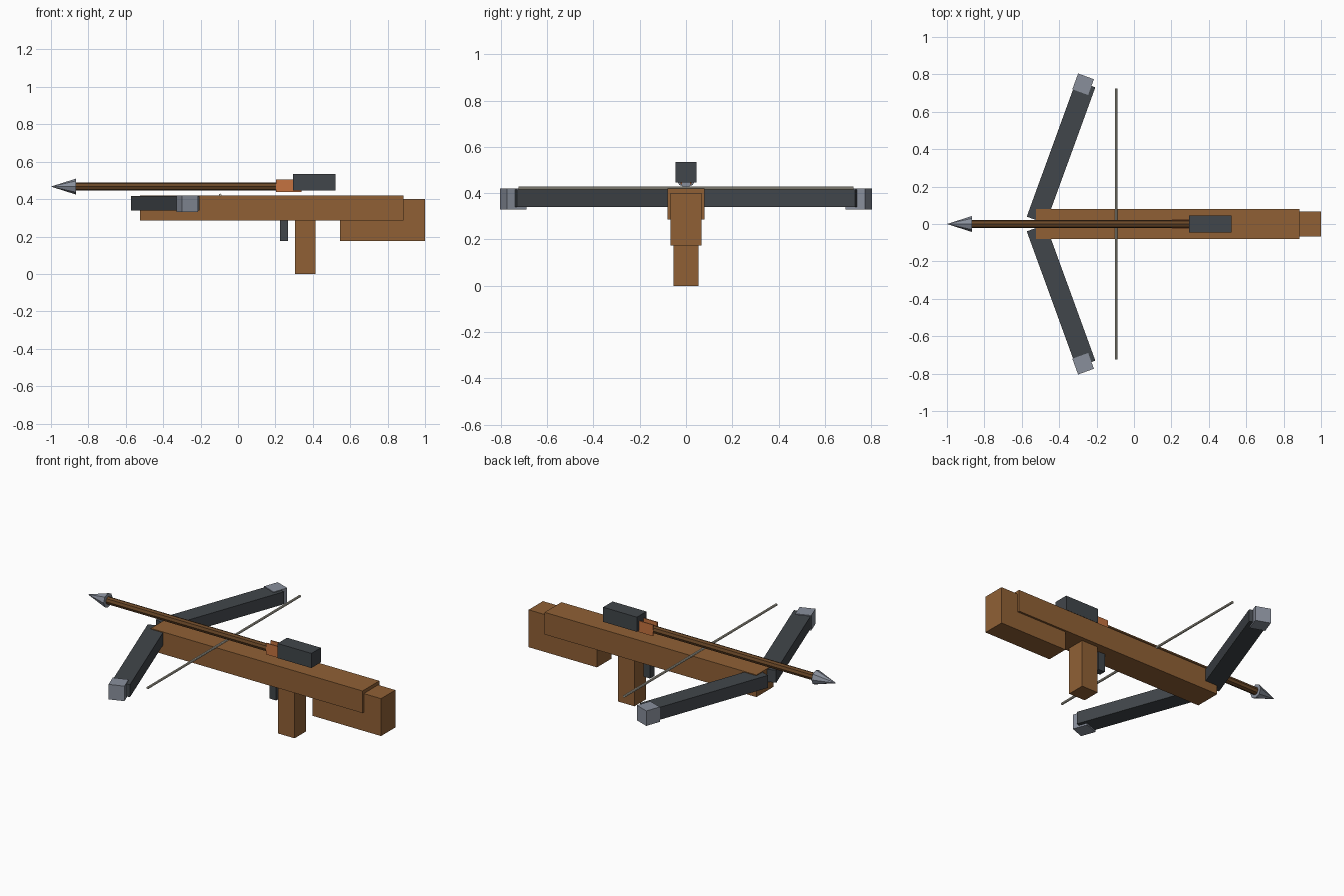
import bpy
import math
from mathutils import Matrix, Vector

cube = bpy.data.objects.get("Cube")
if cube:
    bpy.data.objects.remove(cube, do_unlink=True)


def material(name, colour):
    mat = bpy.data.materials.new(name)
    mat.use_nodes = True
    rgba = (*colour, 1.0)
    mat.diffuse_color = rgba
    mat.node_tree.nodes["Principled BSDF"].inputs["Base Color"].default_value = rgba
    return mat


wood = material("wood", (0.28, 0.118, 0.036))
dark_wood = material("dark wood", (0.14, 0.062, 0.02))
dark_metal = material("dark metal", (0.053, 0.061, 0.069))
steel = material("steel", (0.25, 0.275, 0.33))
cord = material("cord", (0.55, 0.52, 0.43))
orange = material("orange", (0.56, 0.17, 0.05))


def finish(name, mat):
    obj = bpy.context.object
    obj.name = name
    obj.data.materials.append(mat)
    return obj


def box(name, mat, centre, size, turn=0.0):
    """Box with its size baked into the mesh, turned about z."""
    bpy.ops.mesh.primitive_cube_add(size=1, location=centre)
    obj = finish(name, mat)
    obj.data.transform(Matrix.Diagonal((*size, 1)))
    obj.rotation_euler.z = turn
    return obj


def span(name, mat, x, y, z):
    """Box given by its low and high limits on each axis."""
    limits = (x, y, z)
    return box(name, mat, [(a + b) / 2 for a, b in limits], [b - a for a, b in limits])


def rod(name, mat, start, end, r1, r2, sides=8):
    """Tapered rod between two points."""
    start, end = Vector(start), Vector(end)
    axis = end - start
    bpy.ops.mesh.primitive_cone_add(vertices=sides, radius1=r1, radius2=r2,
                                    depth=axis.length, location=(start + end) / 2)
    obj = finish(name, mat)
    obj.rotation_euler = axis.to_track_quat("Z", "Y").to_euler()
    return obj


# Wooden frame
span("body", wood, (-0.525, 0.885), (-0.08, 0.08), (0.287, 0.42))
span("stock", wood, (0.545, 1.0), (-0.068, 0.068), (0.175, 0.4))
span("grip", wood, (0.305, 0.415), (-0.055, 0.055), (0, 0.3))

# Metal fittings
span("trigger", dark_metal, (0.225, 0.268), (-0.02, 0.02), (0.175, 0.3))
span("sight_block", dark_metal, (0.295, 0.52), (-0.045, 0.045), (0.447, 0.535))

# Bow limbs swept back, with steel tips
sweep = math.radians(20)
for side, label in ((1, "back"), (-1, "front")):
    box(label + "_limb", dark_metal, (-0.39, side * 0.385, 0.378),
        (0.108, 0.775, 0.075), -side * sweep)
    box(label + "_limb_tip", steel, (-0.272, side * 0.747, 0.375),
        (0.09, 0.09, 0.09), -side * sweep)

# Bow string
rod("string", cord, (-0.095, -0.725, 0.422), (-0.095, 0.725, 0.422), 0.007, 0.007)

# Bolt with pointed head and paired fletching
bolt_z = 0.467
rod("bolt_shaft", dark_wood, (-0.87, 0, bolt_z), (0.34, 0, bolt_z), 0.022, 0.022)
rod("bolt_head", steel, (-0.865, 0, bolt_z), (-1.0, 0, bolt_z), 0.043, 0)
for side, label in ((1, "back"), (-1, "front")):
    box(label + "_fletching", orange, (0.272, side * 0.021, 0.471), (0.135, 0.006, 0.068))
